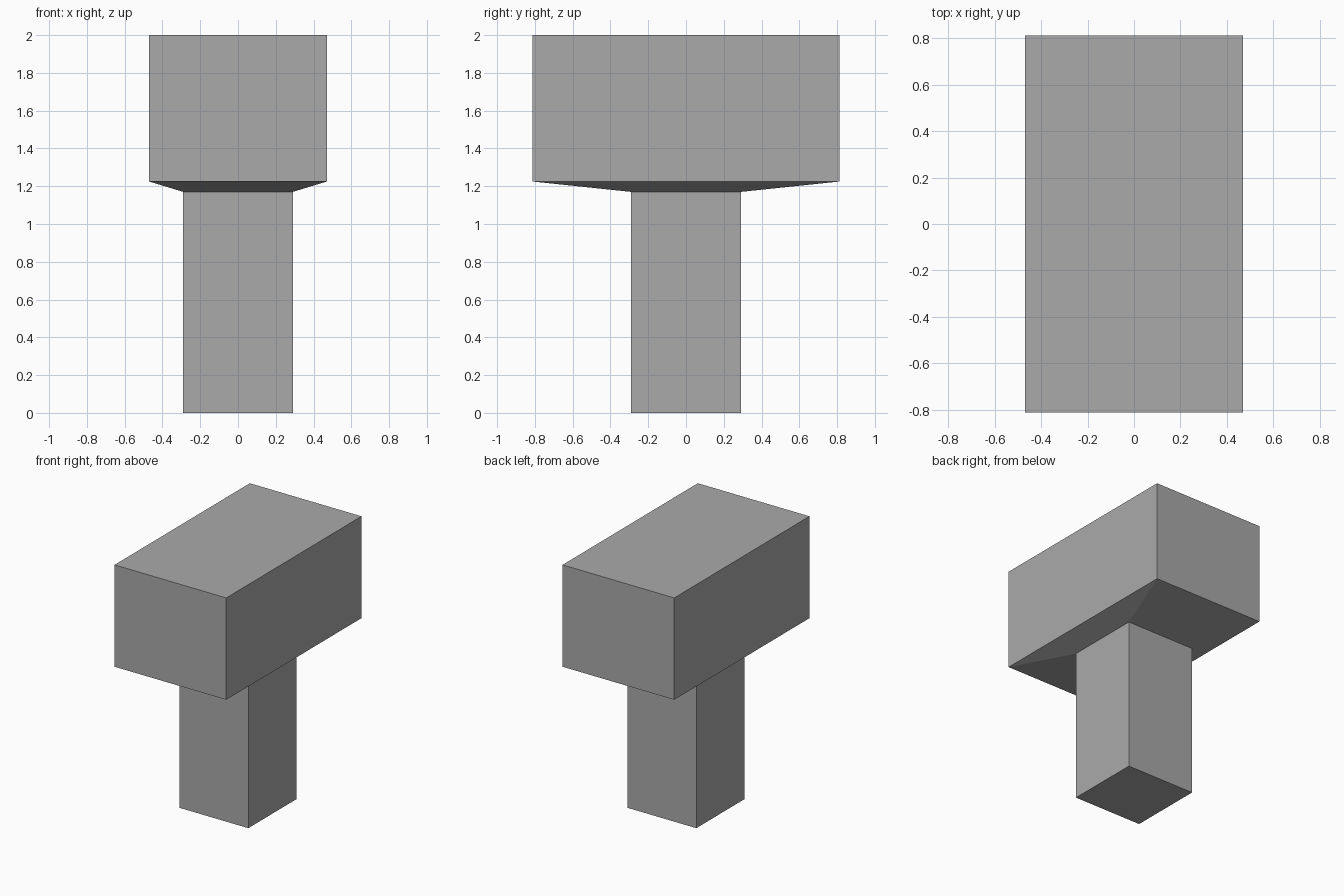
import bpy
import bmesh

cube = bpy.data.objects.get("Cube")
if cube:
    bpy.data.objects.remove(cube, do_unlink=True)

# Single grey material
grey = bpy.data.materials.new("plain_grey")
grey.use_nodes = True
colour = (0.4, 0.4, 0.4, 1.0)
grey.diffuse_color = colour
grey.node_tree.nodes["Principled BSDF"].inputs["Base Color"].default_value = colour


def loft_rectangles(name, sections):
    """Join stacked rectangles (half width, half depth, height) into a closed solid."""
    bm = bmesh.new()
    rings = [[bm.verts.new((sx * w, sy * d, z))
              for sx, sy in ((-1, -1), (1, -1), (1, 1), (-1, 1))]
             for w, d, z in sections]
    for low, high in zip(rings, rings[1:]):
        for i in range(4):
            j = (i + 1) % 4
            bm.faces.new((low[i], low[j], high[j], high[i]))
    bm.faces.new(rings[0][::-1])
    bm.faces.new(rings[-1])
    mesh = bpy.data.meshes.new(name)
    bm.to_mesh(mesh)
    bm.free()
    mesh.materials.append(grey)
    obj = bpy.data.objects.new(name, mesh)
    bpy.context.collection.objects.link(obj)
    return obj


# Square post flaring through a shallow taper into a wide block head
POST = 0.29
HEAD_W, HEAD_D = 0.47, 0.813
loft_rectangles("post_and_block_head", [
    (POST, POST, 0.0),
    (POST, POST, 1.17),
    (HEAD_W, HEAD_D, 1.225),
    (HEAD_W, HEAD_D, 2.0),
])
